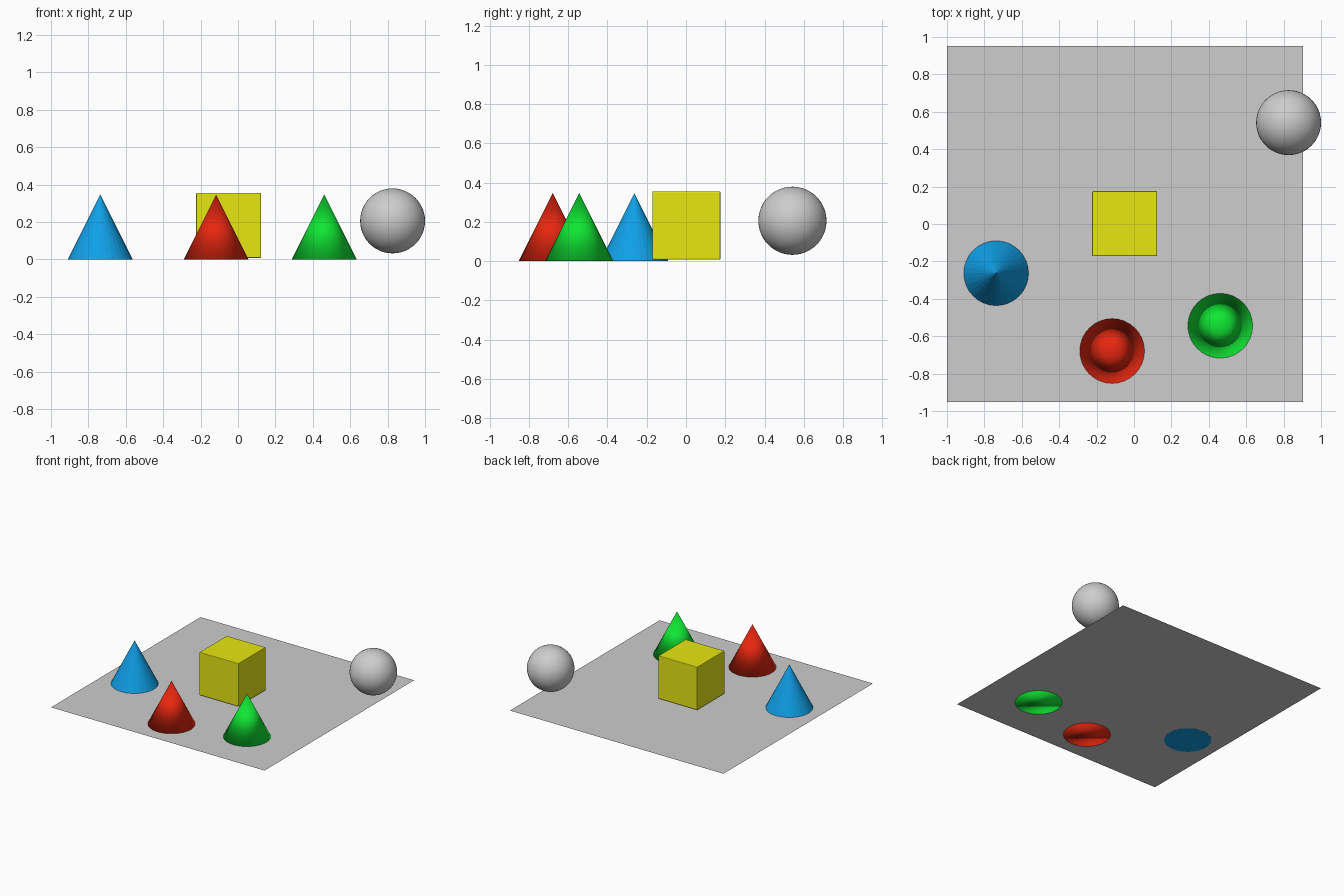
import bpy
import math

if "Cube" in bpy.data.objects:
    bpy.data.objects.remove(bpy.data.objects["Cube"])

R = 0.1735  # shared half-size of every solid


def material(name, rgb):
    m = bpy.data.materials.new(name)
    m.diffuse_color = (*rgb, 1.0)
    m.use_nodes = True
    m.node_tree.nodes["Principled BSDF"].inputs["Base Color"].default_value = m.diffuse_color
    return m


grey = material("grey", (0.61, 0.61, 0.61))
yellow = material("yellow", (0.8, 0.8, 0.006))
red = material("red", (0.8, 0.02, 0.005))
green = material("green", (0.005, 0.8, 0.034))
blue = material("blue", (0.005, 0.35, 0.8))


def finish(name, mat):
    ob = bpy.context.object
    ob.name = name
    ob.data.materials.append(mat)
    return ob


# square floor sheet, a hair above the cone bases so they show from below
bpy.ops.mesh.primitive_plane_add(size=1.903, location=(-0.0485, 0, 0.0008))
finish("floor_sheet", grey)

# floating box with softly rounded edges
bpy.ops.mesh.primitive_cube_add(size=2 * R, location=(-0.05, 0.002, 0.182))
box = finish("box", yellow)
bevel = box.modifiers.new("soft_edges", 'BEVEL')
bevel.width = 0.005
bevel.segments = 2

# ball overhanging the floor edge
bpy.ops.mesh.primitive_uv_sphere_add(segments=48, ring_count=24, radius=R,
                                     location=(1 - R, 0.542, 0.206))
finish("ball", grey)
bpy.ops.object.shade_smooth()

# three cones standing on the floor
for name, mat, x, y, smooth in (
        ("blue_cone", blue, -0.737, -0.263, False),
        ("red_cone", red, -0.117, -0.679, True),
        ("green_cone", green, 0.461, -0.544, True)):
    bpy.ops.mesh.primitive_cone_add(vertices=32, radius1=R, radius2=0,
                                    depth=2 * R, location=(x, y, R))
    finish(name, mat)
    if smooth:
        bpy.ops.object.shade_smooth()
